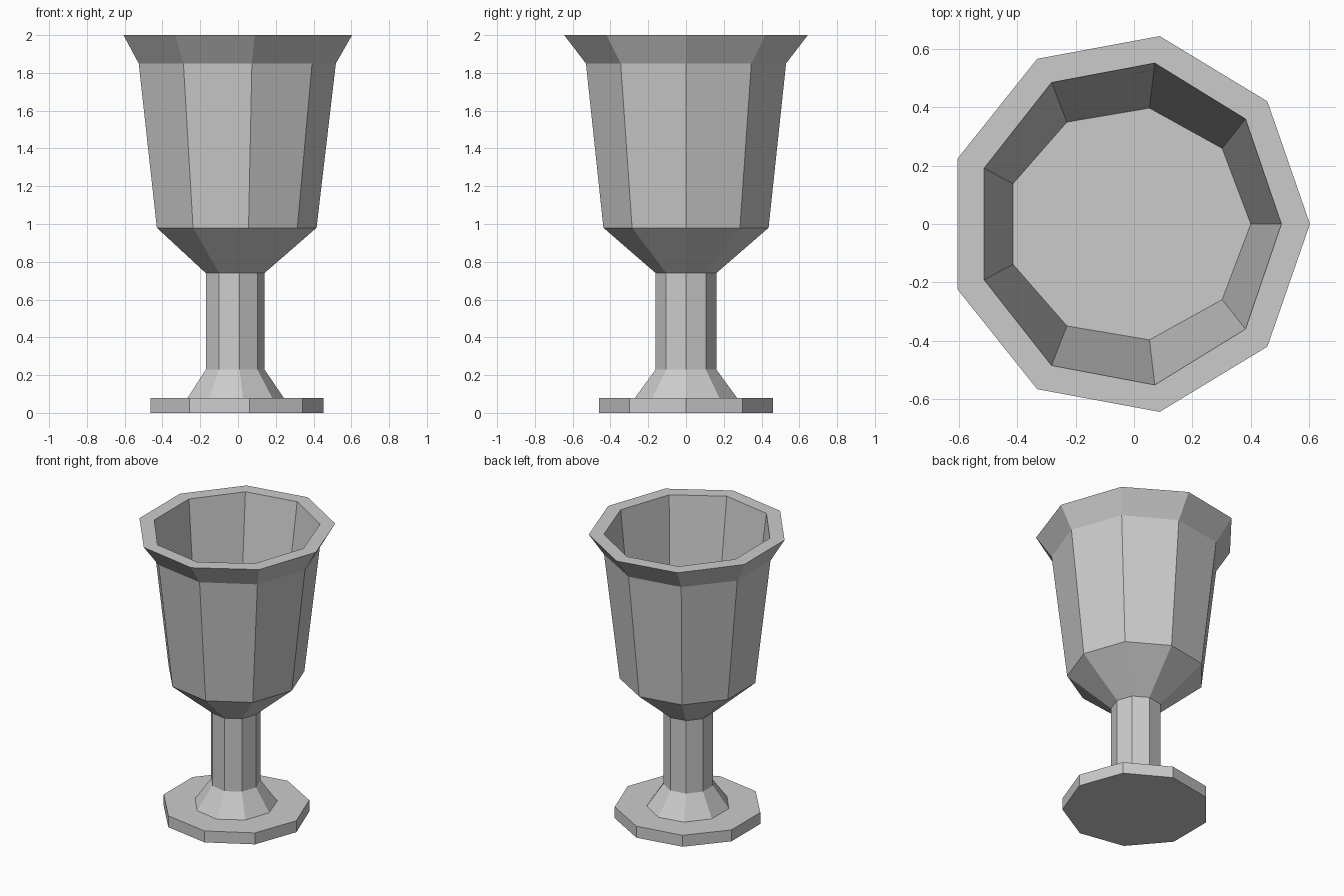
import bpy, bmesh
from math import cos, sin, tau

if "Cube" in bpy.data.objects:
    bpy.data.objects.remove(bpy.data.objects["Cube"])

SIDES = 9
CENTRE_X = -0.02  # puts the nine-sided outline centred on x = 0

# Rings along the surface: x radius, y radius, height
PROFILE = [
    (0.472, 0.467, 0.00),  # foot underside
    (0.472, 0.467, 0.08),  # foot top edge
    (0.262, 0.274, 0.08),  # flare base
    (0.160, 0.163, 0.23),  # stem bottom
    (0.160, 0.163, 0.74),  # stem top
    (0.436, 0.444, 0.98),  # bowl shoulder
    (0.538, 0.538, 1.85),  # below lip
    (0.624, 0.655, 2.00),  # lip outer edge
    (0.526, 0.561, 2.00),  # lip inner edge
    (0.421, 0.404, 1.00),  # bowl floor
]


def ring(bm, rx, ry, z):
    angles = [tau * i / SIDES for i in range(SIDES)]
    return [bm.verts.new((CENTRE_X + rx * cos(a), ry * sin(a), z)) for a in angles]


# Goblet: one continuous faceted skin, capped under the foot and inside the bowl
bm = bmesh.new()
rings = [ring(bm, *p) for p in PROFILE]
for low, high in zip(rings, rings[1:]):
    for i in range(SIDES):
        j = (i + 1) % SIDES
        bm.faces.new((low[i], low[j], high[j], high[i]))
bm.faces.new(rings[0][::-1])
bm.faces.new(rings[-1])
bmesh.ops.recalc_face_normals(bm, faces=bm.faces)

mesh = bpy.data.meshes.new("goblet")
bm.to_mesh(mesh)
bm.free()
goblet = bpy.data.objects.new("goblet", mesh)
bpy.context.collection.objects.link(goblet)
